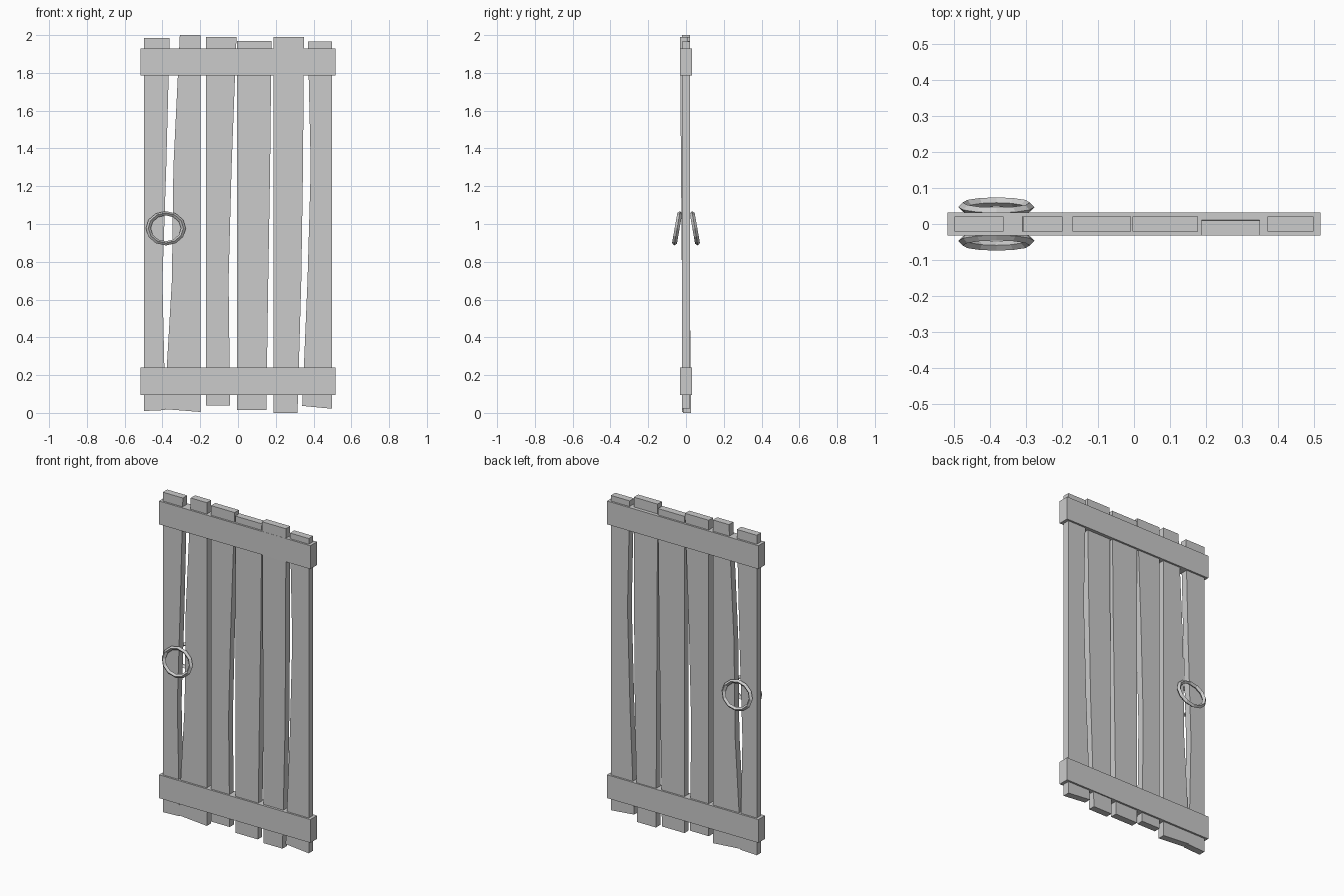
import bpy
import bmesh
from math import radians

cube = bpy.data.objects.get("Cube")
if cube:
    bpy.data.objects.remove(cube, do_unlink=True)

grey = bpy.data.materials.new("plain grey")
grey.use_nodes = True
colour = (0.6, 0.6, 0.6, 1)
grey.diffuse_color = colour
grey.node_tree.nodes["Principled BSDF"].inputs["Base Color"].default_value = colour


def plank(name, left, right, bottom, top, lean=(0, 0), half_depth=0.021):
    """Extrude an uneven board outline; left and right list x from bottom to top.
    bottom is the (left, right) foot height, lean the y shift at foot and head."""
    def side(xs, foot):
        return list(zip(xs, (foot, 0.7, 1.3, top)))

    outline = side(left, bottom[0]) + side(right, bottom[1])[::-1]
    bm = bmesh.new()

    def shift(z):
        return lean[0] + (lean[1] - lean[0]) * z / top

    front = [bm.verts.new((x, shift(z) - half_depth, z)) for x, z in outline]
    back = [bm.verts.new((x, shift(z) + half_depth, z)) for x, z in outline]
    bm.faces.new(front)
    bm.faces.new(back[::-1])
    count = len(outline)
    for i in range(count):
        j = (i + 1) % count
        bm.faces.new((front[i], front[j], back[j], back[i]))
    bmesh.ops.recalc_face_normals(bm, faces=bm.faces)
    mesh = bpy.data.meshes.new(name)
    bm.to_mesh(mesh)
    bm.free()
    mesh.materials.append(grey)
    obj = bpy.data.objects.new(name, mesh)
    bpy.context.collection.objects.link(obj)


def rail(name, z):
    bpy.ops.mesh.primitive_cube_add(size=1, location=(0, 0, z))
    obj = bpy.context.object
    obj.name = name
    obj.scale = (1.034, 0.065, 0.144)
    obj.data.materials.append(grey)


def ring(name, side):
    """Hanging pull ring, its top leaning in to the door."""
    bpy.ops.mesh.primitive_torus_add(
        major_segments=12, minor_segments=4, major_radius=0.093, minor_radius=0.013,
        location=(-0.382, side * 0.047, 0.977), rotation=(radians(90 + side * 10), 0, 0))
    obj = bpy.context.object
    obj.name = name
    obj.scale.y = 0.87
    obj.data.materials.append(grey)


# Uneven upright boards, from the model's right to its left
plank("plank_1", [-0.498] * 4, [-0.385, -0.40, -0.38, -0.362], (0.01, 0.015), 1.985)
plank("plank_2", [-0.39, -0.35, -0.342, -0.308], [-0.198] * 4, (0.02, 0.005), 2.0)
plank("plank_3", [-0.17] * 4, [-0.042, -0.05, -0.034, -0.008], (0.04, 0.04), 1.99)
plank("plank_4", [-0.004] * 4, [0.15, 0.16, 0.17, 0.177], (0.015, 0.015), 1.97)
plank("plank_5", [0.187] * 4, [0.315, 0.335, 0.344, 0.349], (0, 0), 1.99,
      lean=(0.005, -0.011))
plank("plank_6", [0.34, 0.368, 0.385, 0.37], [0.498] * 4, (0.037, 0.022), 1.965)

# Cross rails wrapping the boards
rail("lower_rail", 0.168)
rail("upper_rail", 1.858)

# Pull rings on both faces
ring("front_ring", -1)
ring("back_ring", 1)
